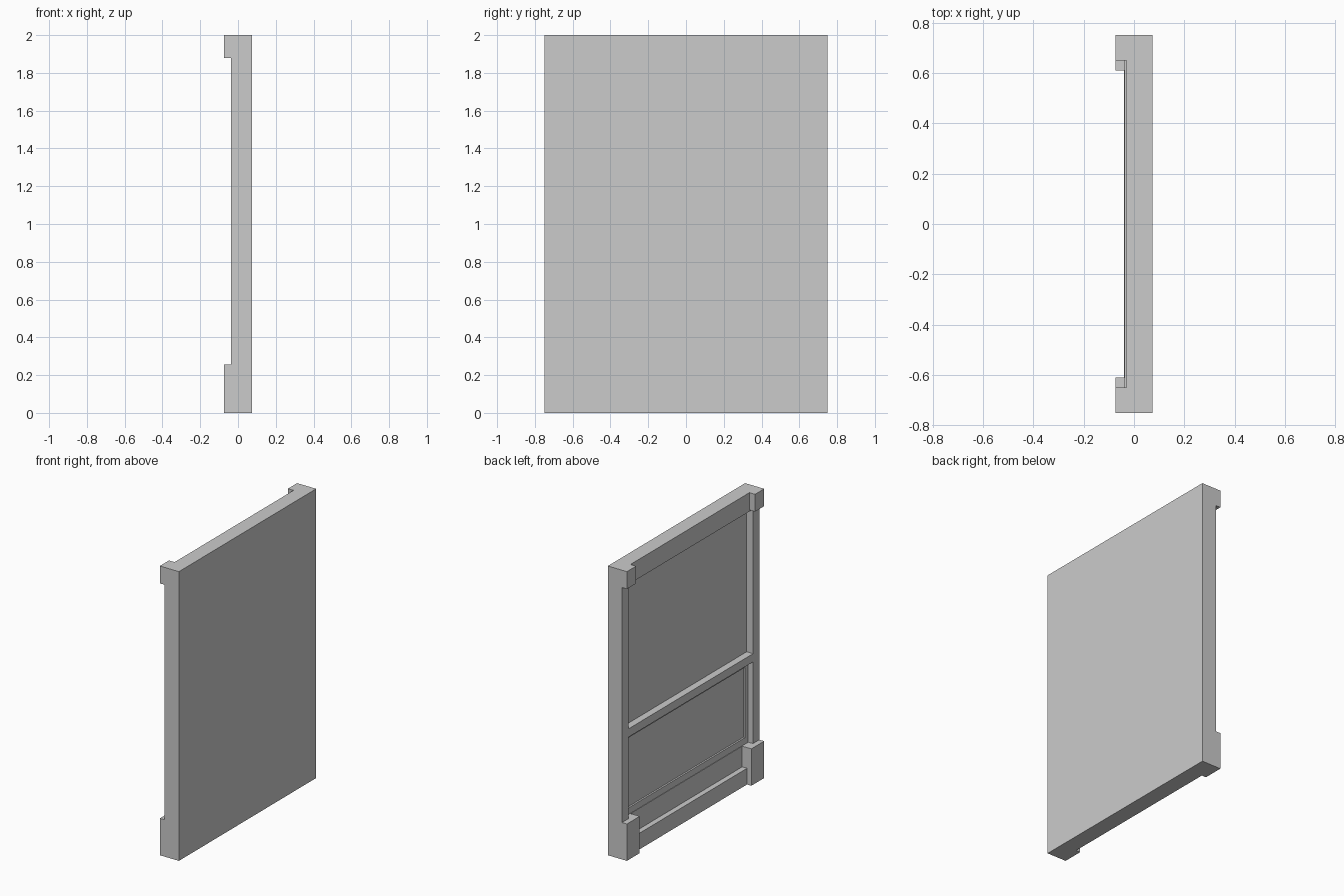
import bpy, bmesh
from mathutils import Vector

if "Cube" in bpy.data.objects:
    bpy.data.objects.remove(bpy.data.objects["Cube"])

BACK = 0.073     # rear face of the panel
WALL = 0.012     # recessed wall surface, where the trim is attached


def box(name, x, y, z):
    """Axis-aligned box from (min, max) pairs."""
    lo, hi = Vector((x[0], y[0], z[0])), Vector((x[1], y[1], z[1]))
    bm = bmesh.new()
    bmesh.ops.create_cube(bm, size=1)
    bmesh.ops.scale(bm, vec=hi - lo, verts=bm.verts)
    bmesh.ops.translate(bm, vec=(lo + hi) / 2, verts=bm.verts)
    mesh = bpy.data.meshes.new(name)
    bm.to_mesh(mesh)
    bm.free()
    ob = bpy.data.objects.new(name, mesh)
    bpy.context.collection.objects.link(ob)
    return ob


def pair(name, front, y, z):
    """Trim block on both ends of the wall."""
    box(name + "_left", (front, WALL), (-y[1], -y[0]), z)
    box(name + "_right", (front, WALL), y, z)


# Wall slab
box("wall_slab", (WALL, BACK), (-0.75, 0.75), (0, 2))

# End posts with their base and cap blocks
pair("post", -0.036, (0.68, 0.75), (0.255, 1.88))
pair("base_block", -0.073, (0.61, 0.75), (0, 0.255))
pair("cap_block", -0.073, (0.65, 0.75), (1.88, 2))

# Horizontal trim: header, middle rail, skirting
box("header", (-0.03, WALL), (-0.65, 0.65), (1.87, 2))
pair("header_end", -0.03, (0.65, 0.68), (1.87, 1.88))
box("middle_rail", (-0.037, WALL), (-0.68, 0.68), (0.82, 0.877))
box("skirting", (-0.04, WALL), (-0.61, 0.61), (0, 0.112))

# Lower panel: raised frame around a shallow inset
box("frame_top", (0, WALL), (-0.68, 0.68), (0.785, 0.82))
box("frame_bottom", (0, WALL), (-0.68, 0.68), (0.255, 0.30))
pair("frame_side", 0, (0.645, 0.68), (0.30, 0.785))
box("lower_band", (-0.003, WALL), (-0.61, 0.61), (0.112, 0.255))
